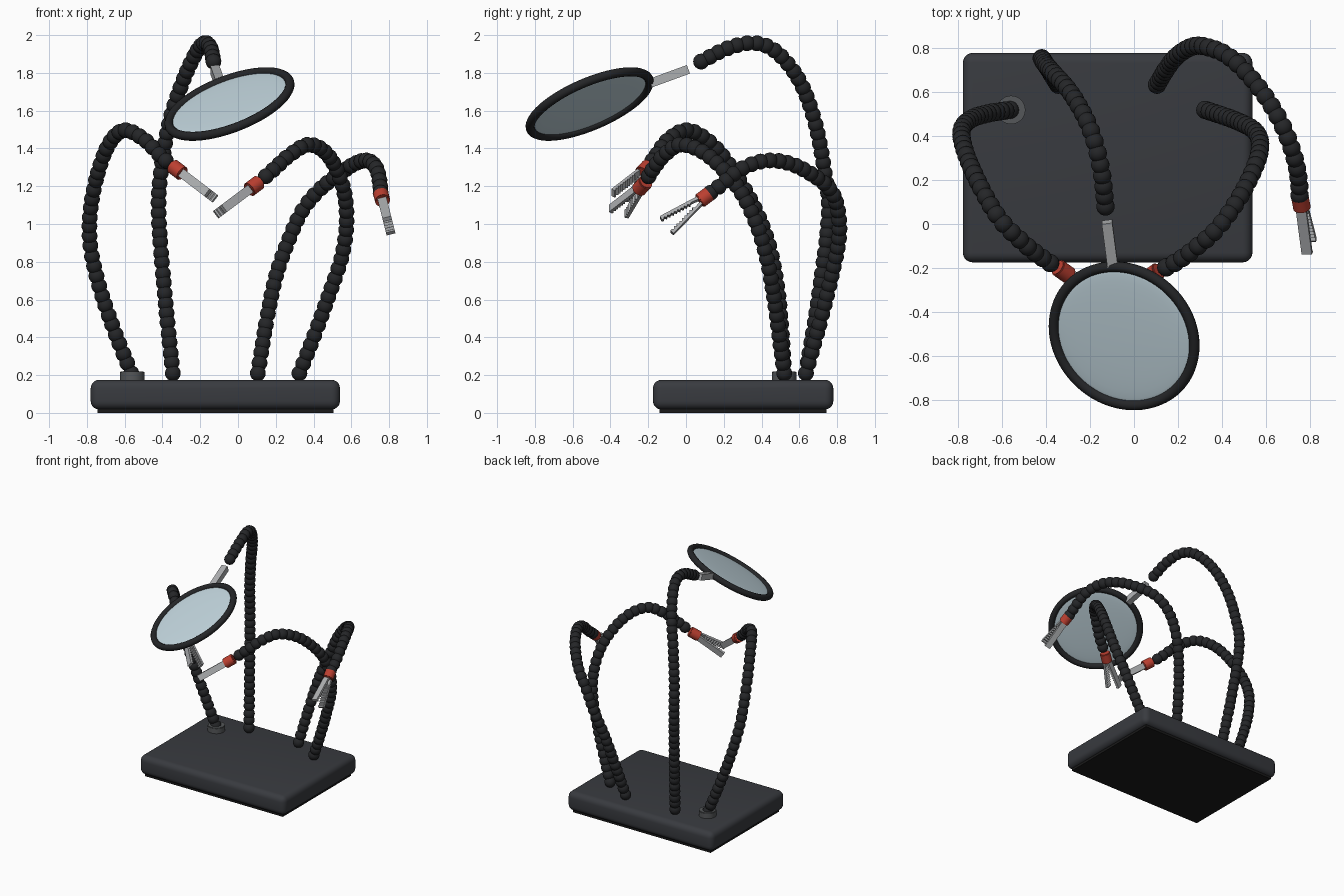
import bpy, bmesh, math
from mathutils import Vector, Matrix

if "Cube" in bpy.data.objects:
    bpy.data.objects.remove(bpy.data.objects["Cube"])

def material(name, rgb, alpha=1.0):
    m = bpy.data.materials.new(name)
    m.diffuse_color = (*rgb, alpha)
    m.use_nodes = True
    m.node_tree.nodes["Principled BSDF"].inputs["Base Color"].default_value = m.diffuse_color
    return m

BLACK = material("black_plastic", (0.018, 0.019, 0.021))
BASE = material("base_dark", (0.04, 0.043, 0.05))
PAD = material("pad_black", (0.01, 0.01, 0.01))
RED = material("red_sleeve", (0.5, 0.05, 0.03))
STEEL = material("steel", (0.42, 0.43, 0.44))
COLLAR = material("collar_grey", (0.09, 0.095, 0.1))
GLASS = material("glass", (0.55, 0.68, 0.74))

def finish(name, bm, mat, angle=40):
    bmesh.ops.recalc_face_normals(bm, faces=bm.faces)
    me = bpy.data.meshes.new(name)
    bm.to_mesh(me)
    bm.free()
    me.materials.append(mat)
    ob = bpy.data.objects.new(name, me)
    bpy.context.collection.objects.link(ob)
    bpy.ops.object.select_all(action='DESELECT')
    ob.select_set(True)
    bpy.context.view_layer.objects.active = ob
    bpy.ops.object.shade_smooth_by_angle(angle=math.radians(angle))
    return ob

def frame(origin, z, hint):
    """Matrix whose local z runs along z and local x leans toward hint."""
    z = Vector(z).normalized()
    x = Vector(hint)
    x = (x - x.dot(z) * z).normalized()
    y = z.cross(x)
    m = Matrix((x, y, z)).transposed().to_4x4()
    m.translation = Vector(origin)
    return m

def box(name, lo, hi, mat, bevel=0.0, segs=5):
    lo, hi = Vector(lo), Vector(hi)
    bm = bmesh.new()
    bmesh.ops.create_cube(bm, size=1, matrix=Matrix.Translation((lo + hi) / 2) @ Matrix.Diagonal((*(hi - lo), 1)))
    if bevel:
        bmesh.ops.bevel(bm, geom=bm.edges[:], offset=bevel, segments=segs, affect='EDGES', profile=0.5)
    return finish(name, bm, mat)

def cylinder(name, m, r, depth, mat, bevel=0.0):
    bm = bmesh.new()
    bmesh.ops.create_cone(bm, cap_ends=True, segments=32, radius1=r, radius2=r, depth=depth, matrix=m)
    if bevel:
        rim = [e for e in bm.edges if any(len(f.verts) > 4 for f in e.link_faces)]
        bmesh.ops.bevel(bm, geom=rim, offset=bevel, segments=2, affect='EDGES')
    return finish(name, bm, mat)

def smooth_path(pts, step):
    """Catmull-Rom through pts, resampled at an even spacing."""
    p = [Vector(q) for q in pts]
    p = [2 * p[0] - p[1]] + p + [2 * p[-1] - p[-2]]
    dense = []
    for a, b, c, d in zip(p, p[1:], p[2:], p[3:]):
        for i in range(40):
            t = i / 40
            dense.append(0.5 * (2 * b + (c - a) * t + (2 * a - 5 * b + 4 * c - d) * t * t
                                + (3 * b - a - 3 * c + d) * t ** 3))
    dense.append(p[-2])
    total = sum((b - a).length for a, b in zip(dense, dense[1:]))
    gap = total / round(total / step)
    out, run = [dense[0]], 0.0
    for a, b in zip(dense, dense[1:]):
        run += (b - a).length
        if run >= gap:
            out.append(b)
            run -= gap
    return out

def bead_arm(name, pts):
    bm = bmesh.new()
    path = smooth_path(pts, 0.054)
    for i, c in enumerate(path):
        axis = path[min(i + 1, len(path) - 1)] - path[max(i - 1, 0)]
        bmesh.ops.create_uvsphere(bm, u_segments=20, v_segments=12, radius=0.042,
                                  matrix=frame(c, axis, (0.31, 0.9, 0.2)))
    finish(name, bm, BLACK, 60)

def clip(name, end, d):
    """Red sleeve and two toothed jaws opening in the plane of d and y."""
    d = Vector(d).normalized()
    end = Vector(end)
    cylinder(name + "_sleeve", frame(end + d * 0.035, d, (0, 1, 0)), 0.04, 0.08, RED, 0.005)
    length, teeth, w = 0.24, 9, 0.024
    prof = [(0, 0.022), (0, 0.004)]
    for i in range(teeth):
        z = 0.06 + i * (length - 0.06) / teeth
        prof += [(z, 0.008), (z + 0.01, -0.002)]
    prof += [(length, 0.0), (length, 0.022)]
    for side, label in ((1, "upper"), (-1, "lower")):
        bm = bmesh.new()
        f = bm.faces.new([bm.verts.new((x, -w, z)) for z, x in prof])
        ext = bmesh.ops.extrude_face_region(bm, geom=[f])
        bmesh.ops.translate(bm, vec=(0, 2 * w, 0), verts=[v for v in ext["geom"] if isinstance(v, bmesh.types.BMVert)])
        m = (frame(end + d * 0.06, d, (0, 1, 0)) @ Matrix.Diagonal((side, 1, 1, 1))
             @ Matrix.Rotation(math.radians(9), 4, 'Y'))
        bmesh.ops.transform(bm, matrix=m, verts=bm.verts)
        finish(f"{name}_{label}_jaw", bm, STEEL, 20)

# Weighted base with foot pad
box("base", (-0.78, -0.175, 0.018), (0.54, 0.78, 0.175), BASE, 0.045)
box("foot_pad", (-0.745, -0.14, 0.0), (0.505, 0.745, 0.03), PAD)
cylinder("arm_collar", Matrix.Translation((-0.56, 0.52, 0.195)), 0.065, 0.05, COLLAR, 0.004)

# Beaded flexible arms
left = [(-0.565, 0.52, 0.21), (-0.66, 0.505, 0.45), (-0.74, 0.48, 0.69), (-0.785, 0.43, 0.92),
        (-0.77, 0.33, 1.15), (-0.70, 0.17, 1.39), (-0.61, 0.02, 1.495), (-0.50, -0.09, 1.45),
        (-0.41, -0.16, 1.36), (-0.345, -0.2, 1.305)]
lens_arm = [(-0.345, 0.635, 0.21), (-0.385, 0.70, 0.6), (-0.42, 0.755, 1.05), (-0.405, 0.73, 1.3),
            (-0.36, 0.68, 1.55), (-0.29, 0.60, 1.76), (-0.22, 0.48, 1.91), (-0.175, 0.36, 1.958),
            (-0.145, 0.22, 1.93), (-0.13, 0.08, 1.86)]
outer = [(0.105, 0.635, 0.21), (0.15, 0.71, 0.48), (0.2, 0.77, 0.72), (0.27, 0.81, 0.92),
         (0.34, 0.805, 1.07), (0.43, 0.765, 1.18), (0.53, 0.67, 1.26), (0.62, 0.55, 1.32),
         (0.69, 0.42, 1.335), (0.735, 0.29, 1.29), (0.752, 0.19, 1.21), (0.755, 0.13, 1.165)]
right = [(0.325, 0.52, 0.21), (0.40, 0.495, 0.4), (0.48, 0.465, 0.62), (0.55, 0.425, 0.83),
         (0.575, 0.365, 1.02), (0.555, 0.27, 1.2), (0.48, 0.12, 1.36), (0.38, -0.02, 1.42),
         (0.28, -0.11, 1.37), (0.19, -0.175, 1.29), (0.11, -0.215, 1.22)]
for name, pts in (("left_arm", left), ("lens_arm", lens_arm), ("outer_arm", outer), ("right_arm", right)):
    bead_arm(name, pts)

# Gripping clips
clip("left_clip", left[-1], (0.17, -0.12, -0.13))
clip("outer_clip", outer[-1], (0.15, -0.8, -0.6))
clip("right_clip", right[-1], (-0.16, -0.11, -0.12))

# Magnifier: rim swept from a rounded profile, slightly domed lens
lens_m = frame((-0.045, -0.51, 1.635), (-0.336, -0.374, 0.865), (1, 0, 0))
bm = bmesh.new()
ring = [bm.verts.new((0.34 + 0.024 * math.cos(a), 0, 0.024 * math.sin(a)))
        for a in (i * math.tau / 12 for i in range(12))]
edges = [bm.edges.new((ring[i], ring[(i + 1) % 12])) for i in range(12)]
bmesh.ops.spin(bm, geom=ring + edges, cent=(0, 0, 0), axis=(0, 0, 1), angle=math.tau, steps=72)
bmesh.ops.remove_doubles(bm, verts=bm.verts, dist=1e-4)
bmesh.ops.transform(bm, matrix=lens_m, verts=bm.verts)
finish("magnifier_rim", bm, BLACK, 60)
bm = bmesh.new()
bmesh.ops.create_uvsphere(bm, u_segments=64, v_segments=16, radius=1,
                          matrix=lens_m @ Matrix.Diagonal((0.33, 0.33, 0.014, 1)))
finish("magnifier_lens", bm, GLASS, 60)

# Lens handle bar
a, b = Vector((-0.123, 0.01, 1.818)), Vector((-0.097, -0.19, 1.745))
handle = box("lens_handle", (-0.024, -0.024, 0), (0.024, 0.024, (b - a).length), STEEL)
handle.matrix_world = frame(a, b - a, (1, 0, 0))
